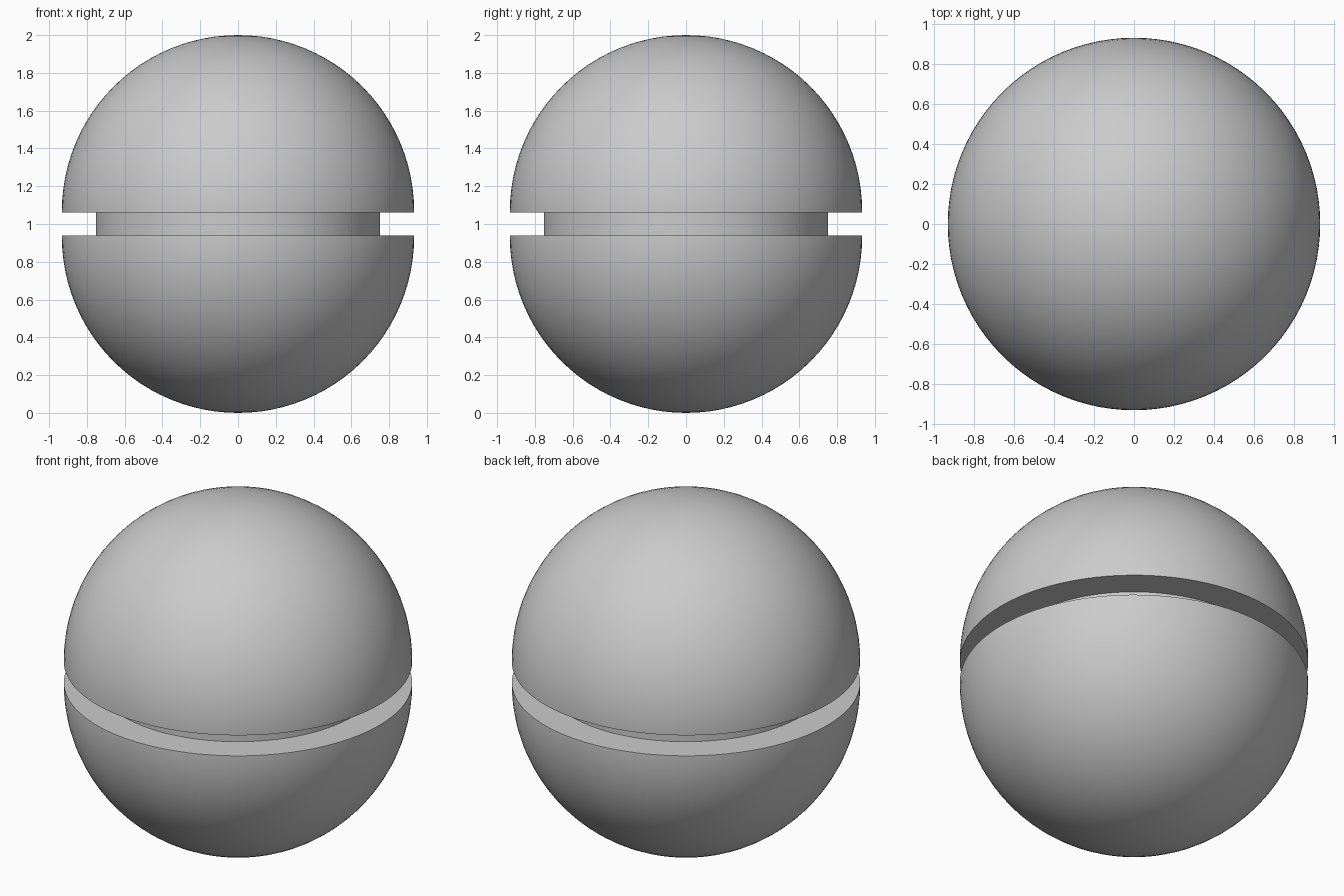
import bpy
import bmesh
from mathutils import Matrix

RADIUS = 0.9325      # sphere radius of both domes
LIP = 0.007          # how far each dome runs past its equator
NECK_RADIUS = 0.753
HEIGHT = 2.0
SEGMENTS = 96

cube = bpy.data.objects.get("Cube")
if cube:
    bpy.data.objects.remove(cube, do_unlink=True)


def add_object(name, bm):
    """Turn a bmesh into a smooth object with sharp rims."""
    bmesh.ops.recalc_face_normals(bm, faces=bm.faces)
    mesh = bpy.data.meshes.new(name)
    bm.to_mesh(mesh)
    bm.free()
    obj = bpy.data.objects.new(name, mesh)
    bpy.context.collection.objects.link(obj)
    bpy.ops.object.select_all(action="DESELECT")
    bpy.context.view_layer.objects.active = obj
    obj.select_set(True)
    bpy.ops.object.shade_smooth_by_angle(angle=0.6)
    return obj


def add_dome(name, center_z, side):
    """Half sphere closed by a flat face; side is 1 for up, -1 for down."""
    bm = bmesh.new()
    bmesh.ops.create_uvsphere(bm, u_segments=SEGMENTS, v_segments=SEGMENTS // 2,
                              radius=RADIUS)
    cut = bmesh.ops.bisect_plane(
        bm, geom=bm.verts[:] + bm.edges[:] + bm.faces[:],
        plane_co=(0, 0, -side * LIP), plane_no=(0, 0, side), clear_inner=True)
    rim = [e for e in cut["geom_cut"] if isinstance(e, bmesh.types.BMEdge)]
    bmesh.ops.contextual_create(bm, geom=rim)
    bmesh.ops.translate(bm, verts=bm.verts, vec=(0, 0, center_z))
    return add_object(name, bm)


# Two domes facing away from each other
add_dome("upper_dome", HEIGHT - RADIUS, 1)
add_dome("lower_dome", RADIUS, -1)

# Recessed neck filling the slot between the flat faces
bm = bmesh.new()
gap = HEIGHT - 2 * (RADIUS + LIP)
bmesh.ops.create_cone(bm, cap_ends=True, segments=SEGMENTS, radius1=NECK_RADIUS,
                      radius2=NECK_RADIUS, depth=gap + 0.01,
                      matrix=Matrix.Translation((0, 0, HEIGHT / 2)))
add_object("neck", bm)
